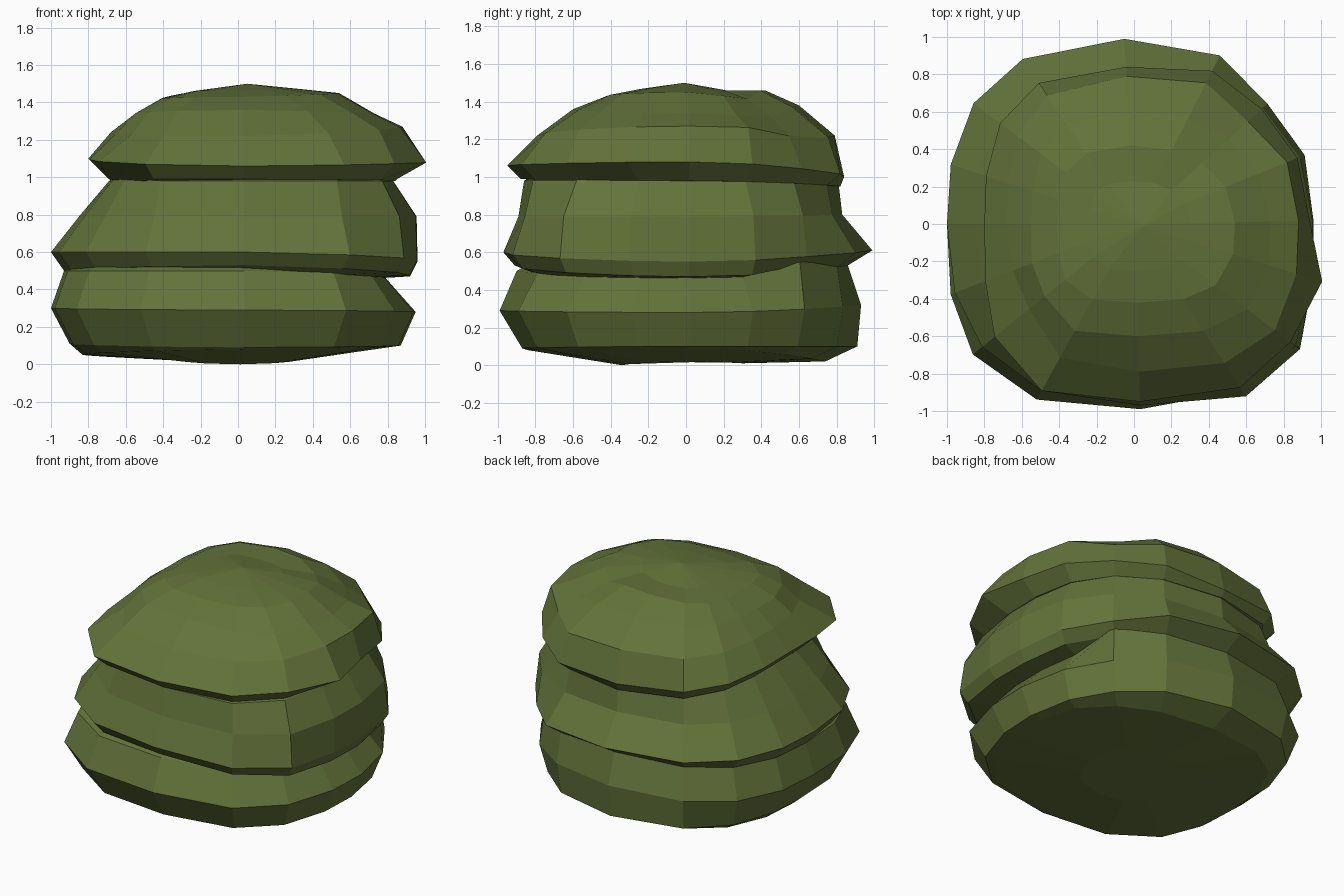
import bpy, bmesh
from math import radians, cos, sin

cube = bpy.data.objects.get("Cube")
if cube:
    bpy.data.objects.remove(cube)

mat = bpy.data.materials.new("olive_green")
mat.use_nodes = True
GREEN = (0.125, 0.171, 0.042, 1)
mat.diffuse_color = GREEN
mat.node_tree.nodes["Principled BSDF"].inputs["Base Color"].default_value = GREEN

# Uneven facet directions shared by every ring, counter-clockwise from the +x side
ANGLES = [1, 22, 42, 63, 93, 124, 143, 162, 180, 201, 219, 241, 272, 303, 323, 343]


def ring(bm, corners, reach, height, dents=()):
    """Rounded-square ring; reach and height are given for +x, back, -x, front.
    Each dent is a corner index, its scale and its lift."""
    verts = []
    for i, a in enumerate(ANGLES):
        c, s = cos(radians(a)), sin(radians(a))
        side_x, side_y = (0 if c > 0 else 2), (1 if s > 0 else 3)
        n = corners[int(a // 90) % 4]
        r = (abs(c / reach[side_x]) ** n + abs(s / reach[side_y]) ** n) ** (-1 / n)
        z = c * c * height[side_x] + s * s * height[side_y]
        for index, scale, lift in dents:
            if index == i:
                r *= scale
                z += lift
        verts.append(bm.verts.new((r * c, r * s, z)))
    return verts


def layer(name, corners, rings, tip=None):
    """Loft the rings; close the ends with flat caps or a fan to a top point."""
    bm = bmesh.new()
    loops = [ring(bm, corners, *r) for r in rings]
    count = len(ANGLES)
    for a, b in zip(loops, loops[1:]):
        for i in range(count):
            j = (i + 1) % count
            bm.faces.new((a[i], a[j], b[j], b[i]))
    bm.faces.new(loops[0])
    if tip:
        v = bm.verts.new(tip)
        for i in range(count):
            bm.faces.new((loops[-1][i], loops[-1][(i + 1) % count], v))
    else:
        bm.faces.new(loops[-1])
    bmesh.ops.recalc_face_normals(bm, faces=bm.faces)
    mesh = bpy.data.meshes.new(name)
    bm.to_mesh(mesh)
    bm.free()
    mesh.materials.append(mat)
    obj = bpy.data.objects.new(name, mesh)
    bpy.context.collection.objects.link(obj)


# Corner squareness: back +x, back -x, front -x, front +x
layer("lower_foliage", (2.0, 2.6, 2.95, 2.75), [
    ((.30, .30, .30, .34), (.02, .01, .02, 0)),
    ((.80, .74, .83, .84), (.09, .02, .05, .08)),
    ((.87, .91, .90, .87), (.10, .10, .11, .09)),
    ((.95, .93, 1.0, .99), (.28, .32, .30, .29)),
    ((.79, .86, .93, .90), (.46, .53, .50, .50), ((2, 1.1, .08), (3, 1.06, .05))),
    ((.70, .75, .80, .80), (.54, .58, .56, .56), ((2, 1, .04),)),
])

layer("middle_foliage", (2.25, 2.6, 2.4, 3.7), [
    ((.75, .75, .78, .78), (.46, .50, .48, .48)),
    ((.92, .86, .93, .91), (.47, .53, .50, .53), ((2, .93, .03),)),
    ((.96, .99, 1.0, .97), (.55, .61, .60, .60), ((2, .95, 0),)),
    ((.955, .83, .85, .89), (.79, .80, .79, .79)),
    ((.83, .81, .69, .86), (.98, .97, .98, .98)),
    ((.70, .70, .60, .75), (1.04, 1.03, 1.04, 1.04)),
])

layer("upper_foliage", (2.2, 2.9, 3.4, 3.0), [
    ((.70, .70, .60, .75), (.97, .94, .97, .98)),
    ((.84, .82, .69, .88), (.98, .95, .99, .99), ((10, .93, 0),)),
    ((.94, .84, .80, .95), (1.08, 1.0, 1.10, 1.06), ((3, 1.05, 0), (15, 1.08, 0))),
    ((.88, .79, .68, .79), (1.27, 1.22, 1.24, 1.22),
     ((2, .95, -.03), (3, 1.03, -.02), (9, .96, 0), (10, .89, 0), (11, .96, 0))),
    ((.73, .60, .55, .60), (1.34, 1.38, 1.34, 1.36), ((1, 1, -.02), (2, 1, -.04), (10, .95, 0))),
    ((.54, .42, .41, .42), (1.45, 1.46, 1.42, 1.43), ((1, 1, -.02), (2, 1, -.04))),
    ((.30, .23, .24, .25), (1.475, 1.455, 1.46, 1.465)),
], tip=(.05, -.01, 1.5))
